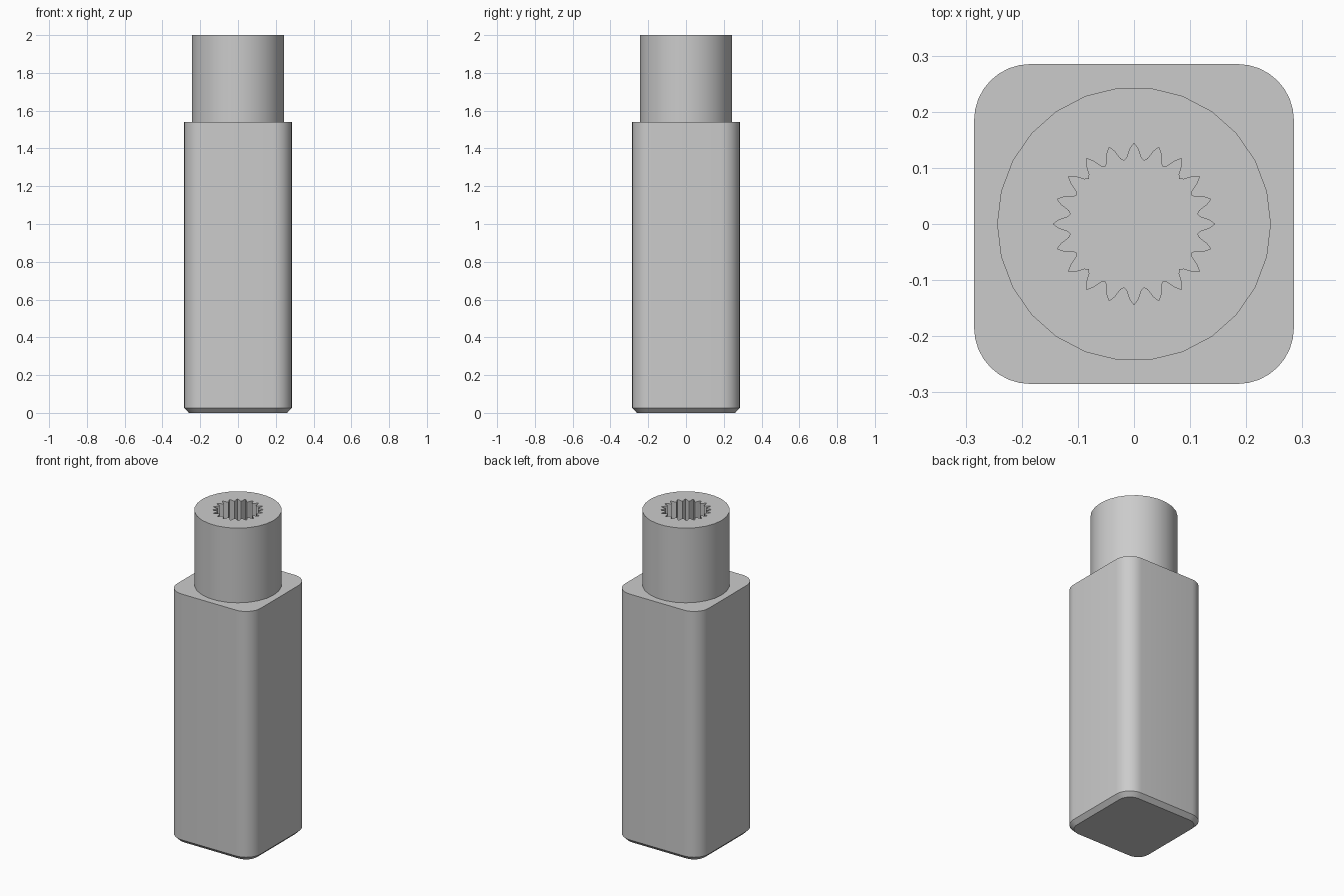
import bpy
import bmesh
from math import sin, cos, pi, radians

default_cube = bpy.data.objects.get("Cube")
if default_cube:
    bpy.data.objects.remove(default_cube, do_unlink=True)

HALF = 0.285        # half width of the square body
CORNER = 0.1        # corner radius of the body
CHAMFER = 0.025     # bevel round the foot
SHOULDER = 1.54     # height where the neck starts
TOP = 2.0
NECK_RADIUS = 0.244
TEETH = 20

grey = bpy.data.materials.new("plain grey")
grey.use_nodes = True
colour = (0.6, 0.6, 0.6, 1)
grey.diffuse_color = colour
grey.node_tree.nodes["Principled BSDF"].inputs["Base Color"].default_value = colour


def polar(radius, angle):
    return radius * cos(angle), radius * sin(angle)


def rounded_square(half, radius, steps=8):
    """Outline of a square with round corners, counter-clockwise."""
    points = []
    for quarter in range(4):
        middle = pi / 4 + quarter * pi / 2
        cx, cy = polar((half - radius) * 2 ** 0.5, middle)
        for i in range(steps + 1):
            dx, dy = polar(radius, quarter * pi / 2 + i / steps * pi / 2)
            points.append((cx + dx, cy + dy))
    return points


def add_loop(bm, points, z):
    return [bm.verts.new((x, y, z)) for x, y in points]


def bridge(bm, lower, upper):
    n = len(lower)
    for i in range(n):
        j = (i + 1) % n
        bm.faces.new((lower[i], lower[j], upper[j], upper[i]))


def finish(bm, name):
    bmesh.ops.recalc_face_normals(bm, faces=bm.faces)
    mesh = bpy.data.meshes.new(name)
    bm.to_mesh(mesh)
    bm.free()
    mesh.materials.append(grey)
    obj = bpy.data.objects.new(name, mesh)
    bpy.context.collection.objects.link(obj)
    bpy.ops.object.select_all(action='DESELECT')
    obj.select_set(True)
    bpy.context.view_layer.objects.active = obj
    bpy.ops.object.shade_smooth_by_angle(angle=radians(30))
    return obj


# Body: rounded square column with a chamfered foot
bm = bmesh.new()
foot = add_loop(bm, rounded_square(HALF - CHAMFER, CORNER - CHAMFER), 0)
rim = add_loop(bm, rounded_square(HALF, CORNER), CHAMFER)
shoulder = add_loop(bm, rounded_square(HALF, CORNER), SHOULDER)
bridge(bm, foot, rim)
bridge(bm, rim, shoulder)
bm.faces.new(reversed(foot))
bm.faces.new(shoulder)
finish(bm, "body")

# Neck: round tube with a splined socket, slightly sunk into the body
SIDES = 26
outer = [polar(NECK_RADIUS, 2 * pi * i / SIDES) for i in range(SIDES)]
wave = [0.144, 0.134, 0.119, 0.114, 0.119, 0.134]
count = TEETH * len(wave)
socket = [polar(wave[i % len(wave)], 2 * pi * i / count) for i in range(count)]

bm = bmesh.new()
edges = []
for outline in (outer, socket):
    low = add_loop(bm, outline, SHOULDER - 0.01)
    high = add_loop(bm, outline, TOP)
    bridge(bm, low, high)
    edges += [bm.edges.get((high[i - 1], high[i])) for i in range(len(high))]
bmesh.ops.triangle_fill(bm, use_beauty=True, use_dissolve=False, edges=edges)
finish(bm, "splined_neck")
